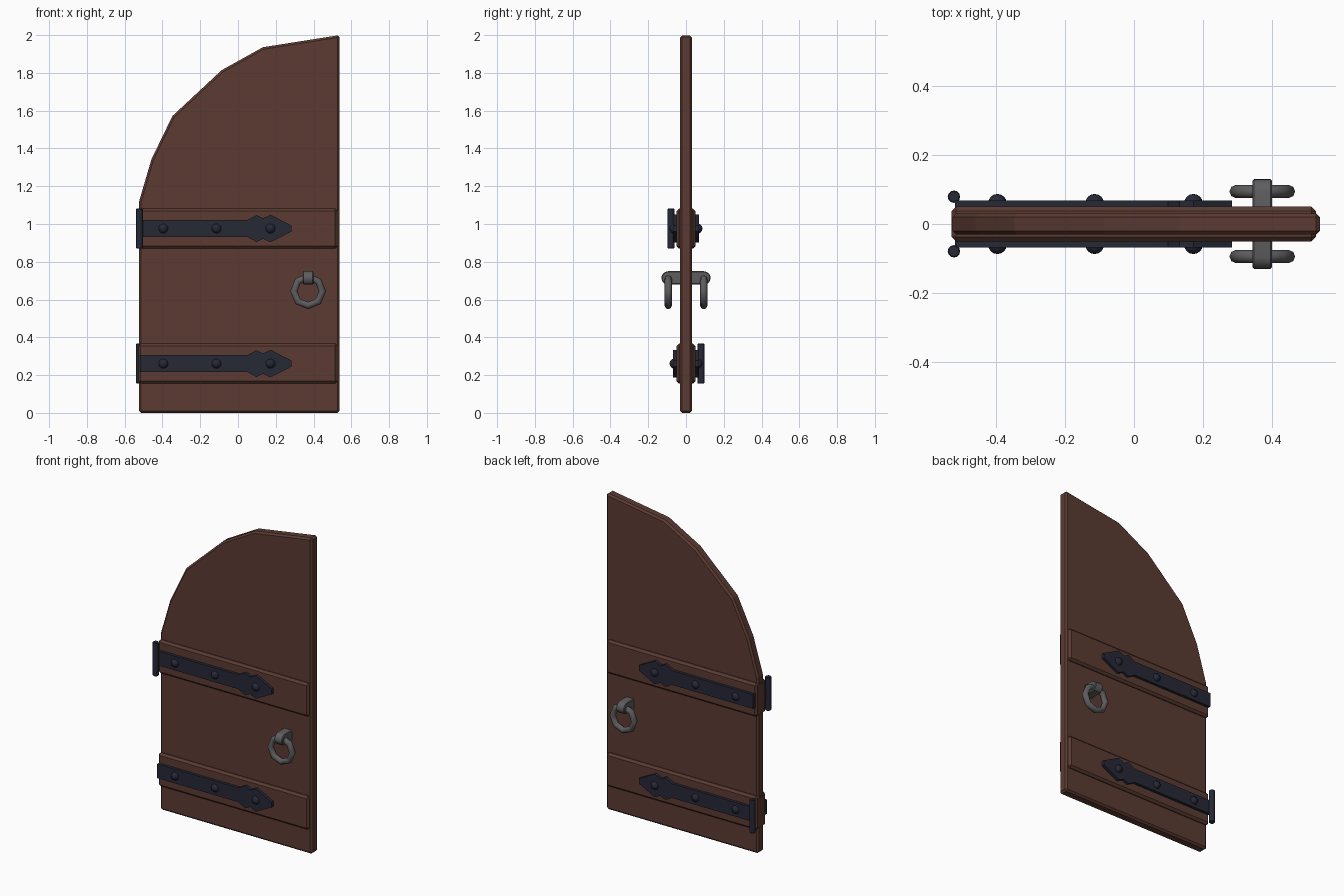
import bpy, bmesh, math
from mathutils import Matrix

if "Cube" in bpy.data.objects:
    bpy.data.objects.remove(bpy.data.objects["Cube"])


def material(name, rgb):
    m = bpy.data.materials.new(name)
    m.diffuse_color = (*rgb, 1)
    m.use_nodes = True
    m.node_tree.nodes["Principled BSDF"].inputs["Base Color"].default_value = m.diffuse_color
    return m


WOOD = material("dark_red_wood", (0.105, 0.043, 0.032))
IRON = material("black_iron", (0.019, 0.021, 0.036))
STEEL = material("grey_steel", (0.11, 0.11, 0.115))


def finish(name, bm, mat, bevel=0.0, segments=1, smooth=None):
    bmesh.ops.recalc_face_normals(bm, faces=bm.faces)
    me = bpy.data.meshes.new(name)
    bm.to_mesh(me)
    bm.free()
    me.materials.append(mat)
    ob = bpy.data.objects.new(name, me)
    bpy.context.collection.objects.link(ob)
    if bevel:
        mod = ob.modifiers.new("bevel", 'BEVEL')
        mod.width, mod.segments = bevel, segments
        mod.limit_method, mod.angle_limit = 'ANGLE', math.radians(40)
    if smooth:
        bpy.context.view_layer.objects.active = ob
        ob.select_set(True)
        bpy.ops.object.shade_smooth_by_angle(angle=math.radians(smooth))
        ob.select_set(False)
    return ob


def prism(points, place, depth):
    """Extrude a flat outline; place() turns 2D points into 3D."""
    bm = bmesh.new()
    face = bm.faces.new([bm.verts.new(place(a, b)) for a, b in points])
    new = bmesh.ops.extrude_face_region(bm, geom=[face])["geom"]
    bmesh.ops.translate(bm, vec=depth, verts=[v for v in new if isinstance(v, bmesh.types.BMVert)])
    return bm


# Arched door leaf
outline = [(-0.525, 0), (0.538, 0), (0.538, 2), (0.132, 1.936), (-0.087, 1.814),
           (-0.347, 1.572), (-0.458, 1.343), (-0.525, 1.115)]
finish("door_leaf", prism(outline, lambda x, z: (x, -0.031, z), (0, 0.062, 0)), WOOD, 0.011)

# Half outline of a spear-headed hinge strap, mirrored top to bottom
half = [(-0.518, 0.045), (0.05, 0.045), (0.098, 0.071), (0.132, 0.054), (0.172, 0.073), (0.283, 0.016)]
strap = half + [(x, -z) for x, z in reversed(half)]

for level, zc, pin_side in (("upper", 0.976, -1), ("lower", 0.261, 1)):
    # Cross batten standing proud on both faces
    edge = [(-0.528, -0.106), (0.527, -0.106), (0.527, 0.106), (-0.528, 0.106)]
    finish(level + "_batten", prism(edge, lambda x, z: (x, -0.05, zc + z), (0, 0.1, 0)), WOOD, 0.013)

    for label, s in (("front", -1), ("back", 1)):
        finish(f"{level}_{label}_strap",
               prism(strap, lambda x, z: (x, s * 0.045, zc + z), (0, s * 0.023, 0)), IRON)
        # Domed rivets
        bm = bmesh.new()
        for x in (-0.395, -0.114, 0.172):
            bmesh.ops.create_uvsphere(bm, u_segments=12, v_segments=8, radius=0.027,
                                      matrix=Matrix.Translation((x, s * 0.06, zc))
                                      @ Matrix.Rotation(math.pi / 2, 4, 'X'))
        finish(f"{level}_{label}_rivets", bm, IRON, smooth=40)

    # Hinge pin
    bm = bmesh.new()
    bmesh.ops.create_cone(bm, cap_ends=True, segments=12, radius1=0.018, radius2=0.018, depth=0.212,
                          matrix=Matrix.Translation((-0.521, pin_side * 0.079, zc)))
    finish(level + "_hinge_pin", bm, IRON, 0.003, smooth=40)

# Ring holder running through the door, rounded over each ring
arc = [(0.094 + 0.036 * math.cos(math.radians(a)), 0.714 + 0.036 * math.sin(math.radians(a)))
       for a in range(-60, 91, 25)]
side = [(0.075, 0.680)] + arc
holder = side + [(-y, z) for y, z in reversed(side)]
finish("ring_holder", prism(holder, lambda y, z: (0.343, y, z), (0.056, 0, 0)), STEEL, 0.004, smooth=35)

# Eight-sided pull rings
for label, s in (("front", -1), ("back", 1)):
    bpy.ops.mesh.primitive_torus_add(location=(0.371, s * 0.094, 0.644), rotation=(math.pi / 2, 0, 0),
                                     major_segments=8, minor_segments=8,
                                     major_radius=0.076, minor_radius=0.019)
    ring = bpy.context.object
    ring.name = label + "_pull_ring"
    ring.data.materials.append(STEEL)
    bpy.ops.object.shade_smooth_by_angle(angle=math.radians(50))
    ring.select_set(False)
